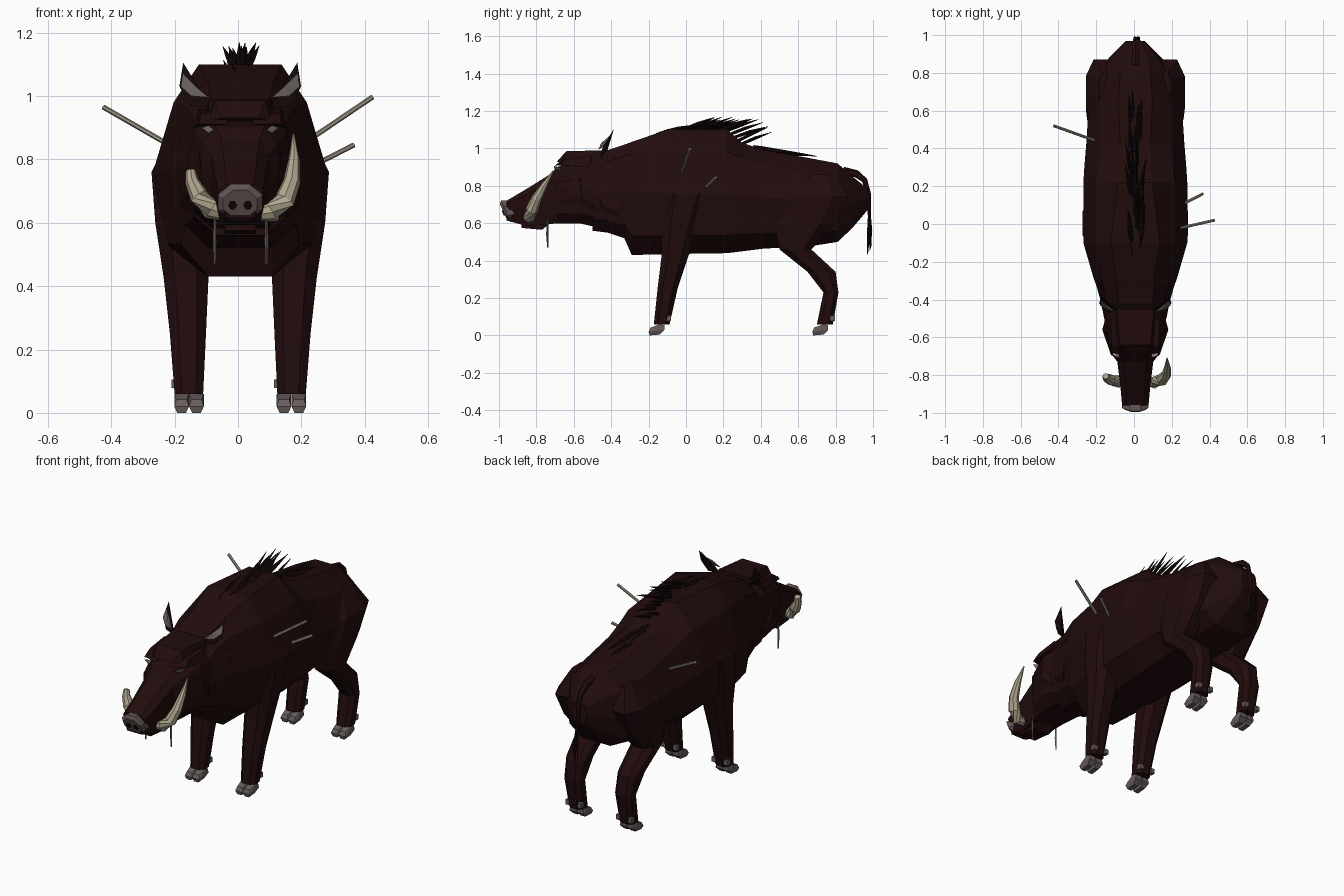
import bpy, bmesh, math, random
from mathutils import Vector

random.seed(4)
CX = 0.007  # plane of symmetry


def material(name, rgb):
    m = bpy.data.materials.new(name)
    m.diffuse_color = (*rgb, 1)
    return m


HIDE = material("dark hide", (0.0155, 0.0035, 0.0037))
HAIR = material("black hair", (0.007, 0.0025, 0.0025))
HORN = material("hoof grey", (0.14, 0.11, 0.11))
SNOUT = material("snout grey", (0.13, 0.095, 0.095))
IVORY = material("tusk ivory", (0.43, 0.38, 0.27))
WOOD = material("shaft wood", (0.30, 0.27, 0.21))
DROOL = material("drool grey", (0.15, 0.14, 0.115))
EYE = material("pale eye", (0.33, 0.30, 0.27))


def finish(name, bm, mat):
    bmesh.ops.recalc_face_normals(bm, faces=bm.faces)
    me = bpy.data.meshes.new(name)
    bm.to_mesh(me)
    bm.free()
    me.materials.append(mat)
    ob = bpy.data.objects.new(name, me)
    ob.location.x = CX
    bpy.context.collection.objects.link(ob)
    return ob


def loft(name, rings, mat):
    """Skin a list of equal-length point rings and cap both ends."""
    bm = bmesh.new()
    rows = [[bm.verts.new(p) for p in r] for r in rings]
    n = len(rows[0])
    for a, b in zip(rows, rows[1:]):
        for i in range(n):
            j = (i + 1) % n
            bm.faces.new((a[i], a[j], b[j], b[i]))
    bm.faces.new(rows[0])
    bm.faces.new(rows[-1])
    return finish(name, bm, mat)


def tube(name, path, radii, mat, sides=6):
    """Tapered tube along a path of points."""
    pts = [Vector(p) for p in path]
    rings = []
    for i, p in enumerate(pts):
        d = (pts[min(i + 1, len(pts) - 1)] - pts[max(i - 1, 0)]).normalized()
        u = d.cross(Vector((1, 0, 0)) if abs(d.x) < 0.8 else Vector((0, 1, 0))).normalized()
        if rings and u.dot(last) < 0:
            u = -u
        last = u
        v = d.cross(u)
        rings.append([p + radii[i] * (u * math.cos(t) + v * math.sin(t))
                      for t in (2 * math.pi * k / sides for k in range(sides))])
    return loft(name, rings, mat)


def section(y, half):
    """Mirror a top-to-bottom half outline (x, z) into a closed ring."""
    return [(x, y, z) for x, z in half] + [(-x, y, z) for x, z in reversed(half)]


def slab(name, pts, mat, s=1):
    """Convex solid around a few points, optionally mirrored in x."""
    bm = bmesh.new()
    for x, y, z in pts:
        bm.verts.new((s * x, y, z))
    bmesh.ops.convex_hull(bm, input=bm.verts)
    return finish(name, bm, mat)


# Body: y, then top / shoulder / middle / belly as height, half width
body = [(-0.50, 0.92, .08, .88, .14, .75, .165, .56, .07),
        (-0.42, 0.99, .09, .93, .15, .77, .18, .55, .09),
        (-0.33, 1.02, .10, .96, .17, .77, .205, .52, .10),
        (-0.29, 1.035, .10, .97, .18, .77, .22, .43, .10),
        (-0.10, 1.10, .13, .98, .21, .76, .275, .435, .11),
        (0.22, 1.10, .09, .98, .21, .76, .275, .44, .13),
        (0.30, 1.03, .08, .95, .20, .75, .27, .45, .13),
        (0.42, 0.99, .08, .91, .19, .74, .26, .465, .12),
        (0.65, 0.95, .09, .86, .19, .72, .245, .475, .11),
        (0.81, 0.92, .08, .84, .16, .70, .20, .50, .09),
        (0.89, 0.85, .06, .81, .11, .71, .13, .575, .07),
        (0.97, 0.785, .03, .77, .045, .73, .05, .67, .035)]
loft("body", [section(y, [(wt, zt), (ws, zs), (wm, zm),
                          (wm * 0.85, zb + (zm - zb) * 0.3), (wb, zb)])
              for y, zt, wt, zs, ws, zm, wm, zb, wb in body], HIDE)

# Head: y, then top / cheek / jaw as height, half width
head = [(-0.44, .95, .10, .78, .16, .57, .09),
        (-0.57, .94, .10, .78, .165, .60, .09),
        (-0.69, .90, .075, .75, .125, .60, .08),
        (-0.73, .86, .06, .73, .095, .595, .075),
        (-0.85, .785, .05, .69, .08, .585, .06),
        (-0.96, .72, .045, .67, .065, .615, .045)]
loft("head", [section(y, [(wt, zt), ((wt + wm) / 2 + .015, (zt * 2 + zm) / 3), (wm, zm), (wm * .9, zb + .05), (wb, zb)])
              for y, zt, wt, zm, wm, zb, wb in head], HIDE)
slab("lower_lip", [(x, y, z) for x in (-.05, .05) for y, z in
                   ((-.88, .575), (-.88, .605), (-.7, .62), (-.77, .565))], HIDE)
slab("forehead", [(x * w, y, z) for x in (-1, 1) for w, y, z in
                  ((.10, -.45, .99), (.08, -.64, .985), (.06, -.69, .93), (.11, -.45, .92), (.10, -.66, .92))], HIDE)


# Snout disc and nostrils on its tilted front
def disc(y, rx, rz, zc):
    return [(rx * math.cos(t), y + 0.45 * -rz * math.sin(t), zc + rz * math.sin(t))
            for t in (math.pi * (k + .5) / 4 for k in range(8))]


loft("snout_disc", [disc(-.925, .068, .055, .67), disc(-.963, .076, .062, .665), disc(-.976, .058, .046, .66)], SNOUT)
for s in (-1, 1):
    loft("nostril", [[(s * .024 + .014 * math.cos(t), y - .006 * math.sin(t), .655 + .015 * math.sin(t))
                      for t in (math.pi * k / 3 for k in range(6))] for y in (-.972, -.980)], HAIR)

# Brows, eyes, ears, cheek tufts
for s in (-1, 1):
    slab("brow", [(.04, -.70, .91), (.04, -.66, .94), (.13, -.68, .912), (.125, -.64, .945),
                  (.15, -.52, .90), (.13, -.50, .96), (.06, -.5, .95)], HIDE, s)
    slab("eye", [(.083, -.705, .893), (.122, -.69, .900), (.10, -.705, .907), (.10, -.69, .883), (.1, -.65, .89)], EYE, s)
    slab("ear", [(.09, -.46, .96), (.16, -.44, .97), (.192, -.42, 1.03), (.18, -.385, 1.105),
                 (.13, -.44, 1.02), (.15, -.42, .99)], HAIR, s)
    slab("ear_inside", [(.10, -.468, .995), (.155, -.455, 1.0), (.188, -.43, 1.03), (.18, -.405, 1.07),
                        (.14, -.453, 1.03), (.15, -.44, 1.01)], HORN, s)
    slab("cheek_tuft", [(.12, -.70, .72), (.13, -.69, .82), (.16, -.57, .84), (.175, -.56, .74),
                        (.15, -.47, .66), (.11, -.6, .62), (.10, -.48, .8)], HIDE, s)
    slab("neck_ruff", [(.10, -.47, .93), (.15, -.47, .86), (.175, -.45, .7), (.19, -.36, .66),
                       (.19, -.33, .88), (.10, -.40, .56), (.08, -.48, .56)], HIDE, s)

# Tusks: one long, one broken short
tube("long_tusk", [(.06, -.835, .625), (.10, -.84, .632), (.14, -.825, .67), (.163, -.80, .73),
                   (.170, -.76, .80), (.168, -.71, .88)], (.02, .032, .033, .027, .018, .003), IVORY, 8)
tube("short_tusk", [(-.05, -.835, .628), (-.09, -.835, .64), (-.13, -.825, .685), (-.152, -.815, .73),
                    (-.157, -.805, .765)], (.022, .032, .030, .022, .016), IVORY, 8)
# Drool strings
for x in (-.08, .083):
    tube("drool", [(x, -.74, .62), (x, -.742, .54), (x, -.738, .47)], (.004, .006, .004), DROOL, 4)


# Legs: height, front y, back y, inner x, outer x
def leg(name, rows, s):
    rings = []
    for z, f, b, i, o in rows:
        c, r, ym, h = (i + o) / 2, (o - i) / 2, (f + b) / 2, (b - f) / 2
        rings.append([(s * (c + r * u), ym + h * v, z) for u, v in
                      ((1, -.5), (1, .5), (.5, 1), (-.5, 1), (-1, .5), (-1, -.5), (-.5, -1), (.5, -1))])
    loft(name, rings, HIDE)


front = [(.90, -.05, .11, .12, .21), (.76, -.12, .13, .11, .280), (.60, -.13, .065, .10, .268),
         (.43, -.13, .015, .10, .242), (.25, -.152, -.045, .108, .222), (.06, -.172, -.088, .117, .207)]
hind = [(.86, .64, .80, .12, .19), (.74, .52, .87, .10, .262), (.60, .47, .80, .09, .255),
        (.46, .50, .67, .10, .24), (.34, .65, .80, .105, .225), (.23, .735, .815, .11, .215),
        (.06, .70, .785, .117, .207)]
for s in (-1, 1):
    for name, rows, y in (("front_leg", front, -.16), ("hind_leg", hind, .715)):
        leg(name, rows, s)
        # Cloven hoof and dewclaws
        for x in (.138, .185):
            slab("hoof", [(x + a * .023 * w, y + dy, z) for a in (-1, 1) for w, dy, z in
                          ((.6, -.035, 0), (1, -.04, .02), (.7, -.03, .042), (1, .02, .06),
                           (.7, .045, .055), (1, .045, .03), (.6, .02, .005))], HORN, s)
        for dx in (-.043, .034):
            slab("dewclaw", [(s * .162 + dx + a * .012, y + .068 + b * .013, .092 + c * .014)
                             for a in (-1, 1) for b in (-1, 1) for c in (-1, 1)], HORN)

# Shafts stuck in the flanks
for a, b in (((.20, -.03, .85), (.418, .02, .997)), ((.22, .09, .775), (.358, .16, .845)),
             ((-.18, .43, .82), (-.432, .52, .965))):
    tube("shaft", [a, b], (.008, .008), WOOD, 6)


def spine(y):
    """Height of the back at y."""
    for a, b in zip(body, body[1:]):
        if a[0] <= y <= b[0]:
            return a[1] + (b[1] - a[1]) * (y - a[0]) / (b[0] - a[0])
    return body[-1][1]


# Mane: long rising bristles on the hump, short flat ones towards the rump
for k in range(24):
    y = -.16 + .46 * k / 23
    x = random.uniform(-.03, .03)
    length = random.uniform(.15, .18)
    z = spine(y) - .005
    rise = random.uniform(.055, .075) if y > -.03 else random.uniform(.02, .045)
    tube("bristle", [(x, y, z), (x * 1.4, y + length * .45, z + rise * .5),
                     (x * 2, y + length, z + rise)], (.008, .009, .001), HAIR, 4)
for k in range(10):
    y = .36 + .2 * k / 9
    x = random.uniform(-.03, .03)
    tube("short_bristle", [(x, y, spine(y)), (x, y + .06, spine(y + .06) + .012),
                           (x * 1.2, y + .14, spine(y + .14) + .018)], (.008, .008, .001), HAIR, 4)

# Tail with a hair tuft
tube("tail", [(0, .84, .88), (0, .91, .865), (0, .955, .83), (0, .975, .76), (0, .98, .64)],
     (.022, .02, .015, .013, .008), HIDE, 6)
for k in range(6):
    x = random.uniform(-.02, .02)
    tube("tail_hair", [(x * .3, .98, .68), (x, .975 + k % 3 * .007, .56), (x * 1.4, .97 + k % 4 * .008, .43 + k * .015)],
         (.005, .007, .001), HAIR, 4)
